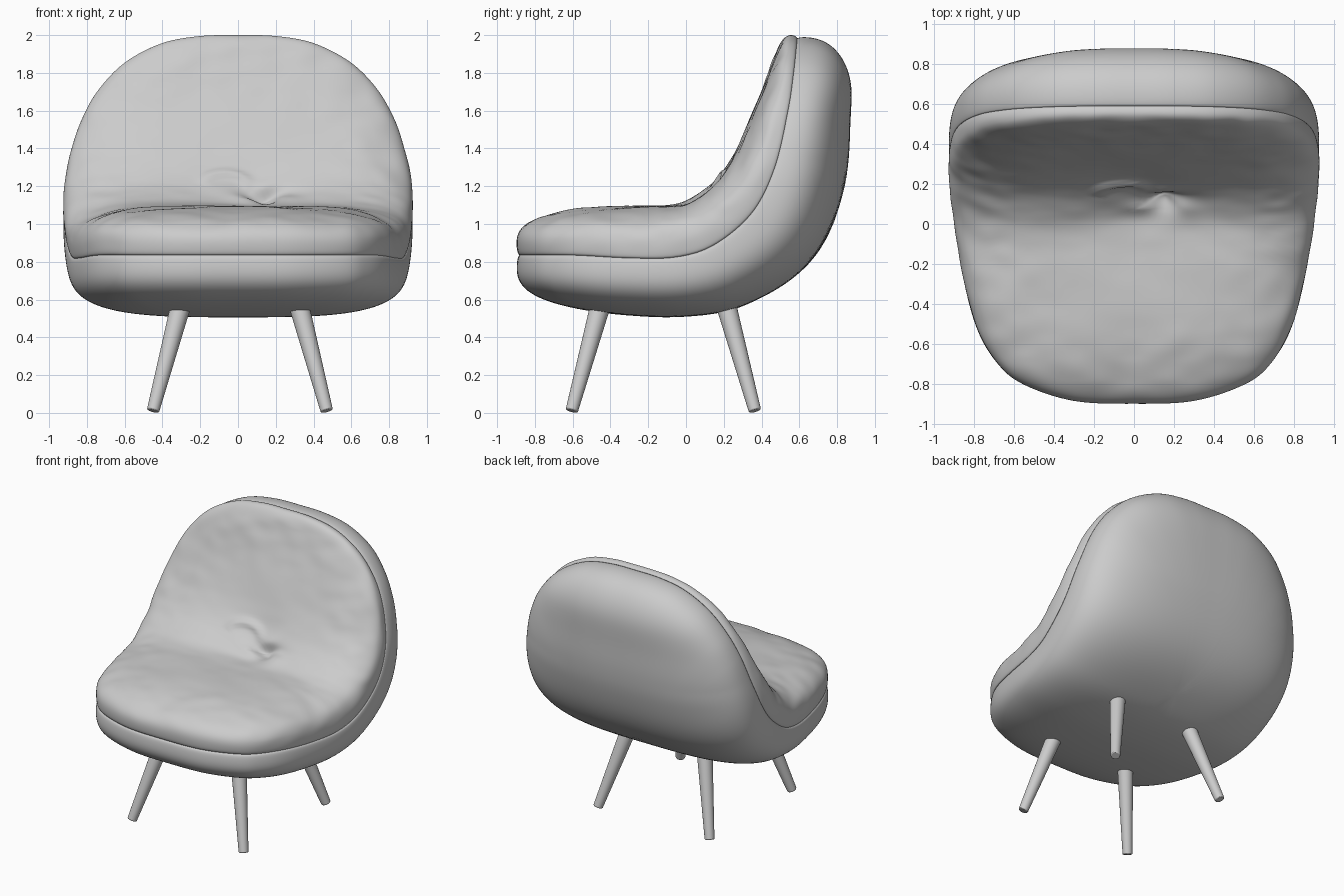
import bpy, bmesh, math
from mathutils import Vector, noise

if "Cube" in bpy.data.objects:
    bpy.data.objects.remove(bpy.data.objects["Cube"])


def catmull(a, b, c, d, t):
    return [0.5 * (2 * q + (r - p) * t + (2 * p - 5 * q + 4 * r - s) * t * t
                   + (3 * q - p - 3 * r + s) * t ** 3) for p, q, r, s in zip(a, b, c, d)]


# Side profile of the seam: arc length, y, z, shell thickness, cushion thickness
ROWS = [(0.00, -0.89, 0.835, 0.30, 0.25), (0.30, -0.60, 0.835, 0.31, 0.265),
        (0.60, -0.30, 0.82, 0.31, 0.28), (0.86, -0.05, 0.825, 0.32, 0.285),
        (1.07, 0.15, 0.89, 0.36, 0.28), (1.34, 0.35, 1.06, 0.405, 0.27),
        (1.61, 0.47, 1.30, 0.395, 0.235), (1.92, 0.54, 1.60, 0.385, 0.185),
        (2.12, 0.57, 1.80, 0.415, 0.16), (2.32, 0.59, 1.99, 0.43, 0.14)]
# Half outline of the unrolled seat: x, arc length
HALF = [(0, 0), (0.3, 0.015), (0.55, 0.10), (0.68, 0.21), (0.785, 0.40), (0.86, 0.70),
        (0.905, 1.05), (0.92, 1.30), (0.91, 1.52), (0.875, 1.70), (0.82, 1.87),
        (0.735, 2.02), (0.59, 2.17), (0.4, 2.275), (0.2, 2.315), (0, 2.32)]

ext = lambda a, b: [2 * p - q for p, q in zip(a, b)]
PTS = [ext(ROWS[0], ROWS[1])] + ROWS + [ext(ROWS[-1], ROWS[-2])]
TABLE = [catmull(*PTS[i:i + 4], k / 16) for i in range(len(ROWS) - 1) for k in range(16)]
TABLE.append(ROWS[-1])


def seam(s):
    i = 0
    while i < len(TABLE) - 2 and TABLE[i + 1][0] < s:
        i += 1
    a, b = TABLE[i], TABLE[i + 1]
    t = (s - a[0]) / (b[0] - a[0])
    return [p + (q - p) * t for p, q in zip(a, b)]


loop = HALF + [(-x, s) for x, s in HALF[-2:0:-1]]
N = len(loop)
OUTLINE = [catmull(loop[i - 1], loop[i], loop[(i + 1) % N], loop[(i + 2) % N], k / 8)
           for i in range(N) for k in range(8)]
CENTRE = 1.15


def dimple(x, s):
    # Off-centre button pit with swirling folds
    dx, ds = x - 0.14, s - 1.22
    rho, a = math.hypot(dx, ds), math.atan2(ds, dx)
    pit = -0.06 * math.exp(-(rho / 0.08) ** 2) - 0.04 * math.exp(-(rho / 0.35) ** 2)
    fold = 0.012 * math.cos(3 * a + 14 * rho) * min(1, rho / 0.1) * math.exp(-(rho / 0.2) ** 2)
    arc = math.hypot(x + 0.06, s - 1.33) - 0.12
    ridge = 0.02 * math.exp(-(arc / 0.035) ** 2) * max(0, min(1, (s - 1.31) * 8))
    return pit + fold + ridge


def wrinkles(x, s, r):
    v = Vector((x * 3, s * 3, 0))
    w = Vector((x * 7, s * 9, 3))
    edge = max(0, (r - 0.6) / 0.4)
    return noise.noise(v) * (0.008 + 0.008 * edge) + noise.noise(w) * (0.0015 + 0.010 * edge)


def padded_half(name, cushion, rings):
    bm = bmesh.new()
    grid = []
    radii = [None] + [1 - (k / rings) ** 3 if k else 1.0 for k in range(rings)]
    radii += [0.0]

    def point(ox, os, rr):
        lip = rr is None
        r = 0.95 if lip else rr
        s0 = CENTRE + (os - CENTRE) * r
        back = max(0, min(1, (s0 - 0.9) / 0.8))
        p = 3.8 - 0.3 * back if cushion else 3.6 - 0.85 * back
        f = 0 if lip else max(0, 1 - r ** p) ** (1 / p)
        k = r * (1 + 0.04 * f * (1 - f) - 0.006 * math.exp(-f / 0.04))
        x, s = ox * k, CENTRE + (os - CENTRE) * k
        _, y, z, hs, hc = seam(s)
        # Wide tangent window keeps the offset smooth through the bend
        d = 0.22 if cushion else 0.12
        a, b = seam(max(s - d, -0.02)), seam(min(s + d, 2.34))
        tan = Vector((0, b[1] - a[1], b[2] - a[2])).normalized()
        up = Vector((0, -tan.z, tan.y))
        if cushion:
            h = hc * f + (dimple(x, s) + wrinkles(x, s, r)) * f
            x *= 1 + 0.016 * f * noise.noise(Vector((x * 3, s * 7, f * 3)))
        else:
            h = -hs * f
        return Vector((x, y, z)) + up * h

    for rr in radii[:-1]:
        grid.append([bm.verts.new(point(ox, os, rr)) for ox, os in OUTLINE])
    tip = bm.verts.new(point(0, CENTRE, 0.0))
    n = len(OUTLINE)
    for a, b in zip(grid, grid[1:]):
        for i in range(n):
            j = (i + 1) % n
            q = (a[i], a[j], b[j], b[i])
            bm.faces.new(q if cushion else q[::-1])
    for i in range(n):
        q = (grid[-1][i], grid[-1][(i + 1) % n], tip)
        bm.faces.new(q if cushion else q[::-1])
    for face in bm.faces:
        face.smooth = True
    me = bpy.data.meshes.new(name)
    bm.to_mesh(me)
    bm.free()
    ob = bpy.data.objects.new(name, me)
    bpy.context.collection.objects.link(ob)
    return ob


def leg(name, foot, top):
    # Splayed tapered leg with a rounded foot edge
    foot, top = Vector(foot), Vector(top)
    axis = top - foot
    bpy.ops.mesh.primitive_cone_add(vertices=32, radius1=0.033, radius2=0.054,
                                    depth=axis.length, location=(foot + top) / 2)
    ob = bpy.context.object
    ob.name = name
    ob.rotation_euler = axis.to_track_quat('Z', 'Y').to_euler()
    bev = ob.modifiers.new("Bevel", 'BEVEL')
    bev.width, bev.segments = 0.006, 2
    bpy.ops.object.shade_smooth_by_angle(angle=math.radians(40))


padded_half("shell", False, 56)
padded_half("cushion", True, 100)
for side, x0, x1 in (("left", -0.45, -0.30), ("right", 0.47, 0.32)):
    leg("front_leg_" + side, (x0, -0.605, 0.011), (x1, -0.45, 0.58))
    leg("back_leg_" + side, (x0, 0.365, 0.011), (x1, 0.21, 0.58))
